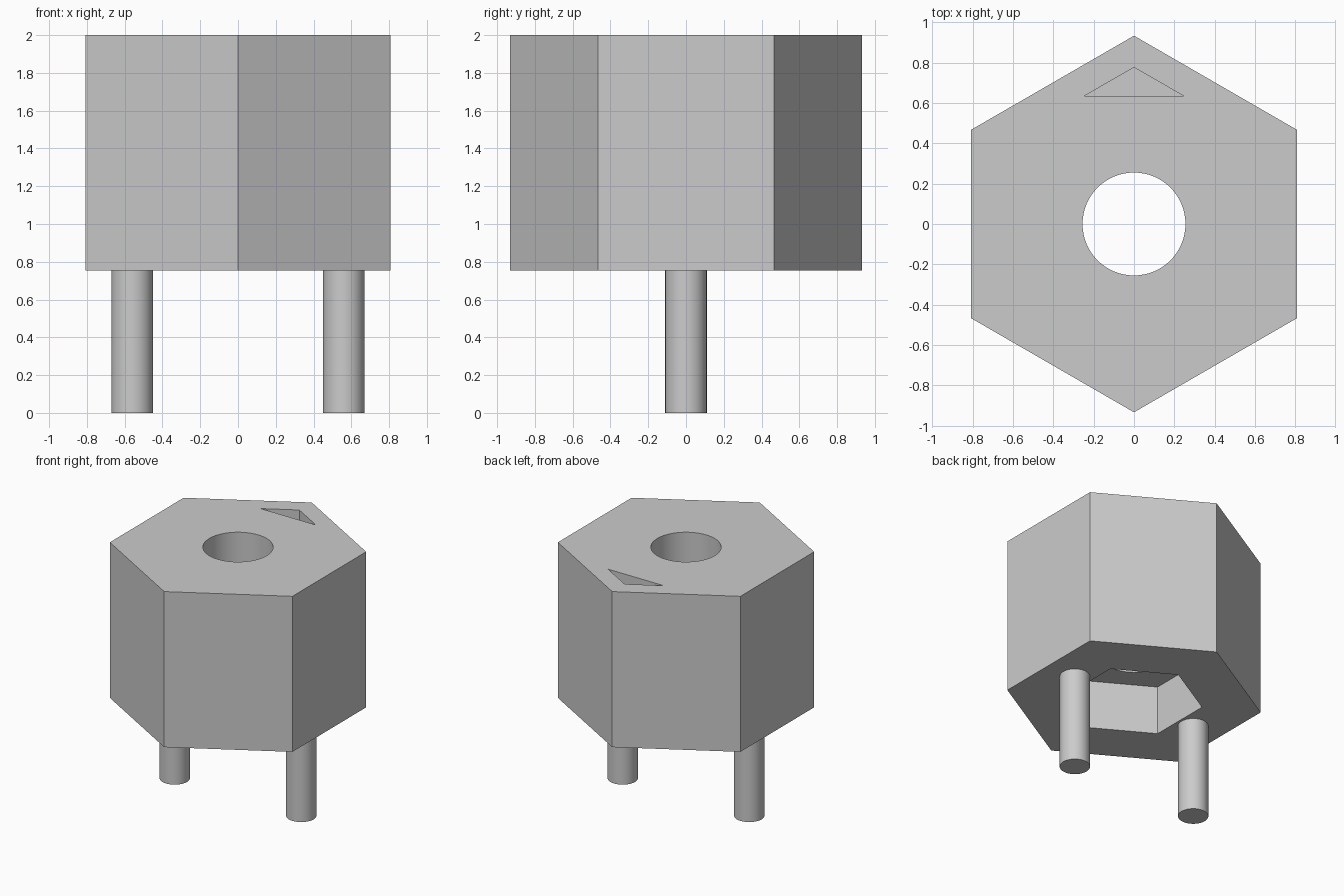
import bpy, bmesh
from math import sin, cos, tau, radians

if "Cube" in bpy.data.objects:
    bpy.data.objects.remove(bpy.data.objects["Cube"], do_unlink=True)

GREY = (0.6, 0.6, 0.6, 1.0)
grey = bpy.data.materials.new("plain grey")
grey.use_nodes = True
grey.diffuse_color = GREY
grey.node_tree.nodes["Principled BSDF"].inputs["Base Color"].default_value = GREY


def ring(radius, sides, x=0.0):
    """Regular polygon outline with its first corner towards +y."""
    return [(x - radius * sin(tau * i / sides), radius * cos(tau * i / sides))
            for i in range(sides)]


def prism(name, outline, low, high):
    """Extrude a flat outline from one height to another."""
    bm = bmesh.new()
    base = bm.faces.new([bm.verts.new((x, y, low)) for x, y in outline])
    top = bmesh.ops.extrude_face_region(bm, geom=[base])["geom"]
    bmesh.ops.translate(bm, vec=(0, 0, high - low),
                        verts=[v for v in top if isinstance(v, bmesh.types.BMVert)])
    bmesh.ops.recalc_face_normals(bm, faces=bm.faces[:])
    mesh = bpy.data.meshes.new(name)
    bm.to_mesh(mesh)
    bm.free()
    mesh.materials.append(grey)
    obj = bpy.data.objects.new(name, mesh)
    bpy.context.collection.objects.link(obj)
    return obj


def activate(obj):
    bpy.ops.object.select_all(action="DESELECT")
    obj.select_set(True)
    bpy.context.view_layer.objects.active = obj


def cut(target, cutter):
    """Subtract the cutter and throw it away."""
    cutter.hide_render = True
    mod = target.modifiers.new("cut", "BOOLEAN")
    mod.operation = "DIFFERENCE"
    mod.solver = "EXACT"
    mod.object = cutter
    activate(target)
    bpy.ops.object.modifier_apply(modifier=mod.name)
    bpy.data.objects.remove(cutter, do_unlink=True)


BOTTOM, TOP = 0.755, 2.0

# Hexagonal body
body = prism("body", ring(0.933, 6), BOTTOM, TOP)

# Hexagonal nut pocket underneath, round bore, triangular pointer recess on top
cut(body, prism("nut_pocket", ring(0.5, 6), BOTTOM - 0.1, BOTTOM + 0.39))
cut(body, prism("bore", ring(0.255, 64), BOTTOM, TOP + 0.1))
cut(body, prism("pointer_recess", [(-0.245, 0.635), (0.245, 0.635), (0, 0.776)],
                TOP - 0.16, TOP + 0.1))

# Two round pins below the body
pins = [prism(name, ring(0.11, 48, x), 0.0, BOTTOM + 0.02)
        for name, x in (("left_pin", 0.56), ("right_pin", -0.56))]

for obj in [body] + pins:
    activate(obj)
    bpy.ops.object.shade_smooth_by_angle(angle=radians(30))
